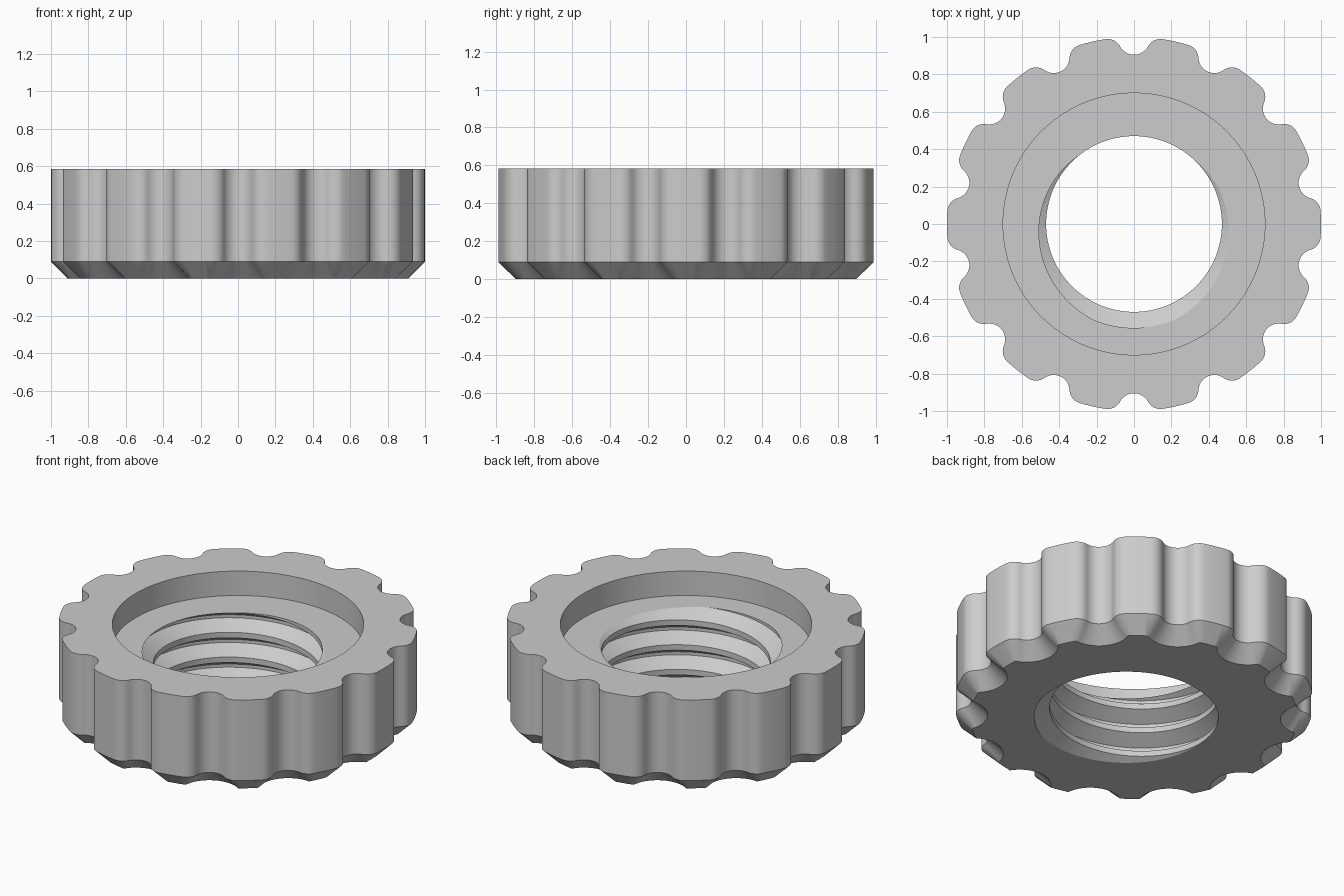
import bpy, bmesh
from math import sin, cos, radians, pi, tau, hypot, atan2, acos

if "Cube" in bpy.data.objects:
    bpy.data.objects.remove(bpy.data.objects["Cube"])

# Main sizes
HEIGHT, FLOOR, CHAMFER = 0.585, 0.435, 0.09
OUTER, BORE = 1.0, 0.70
LOBES = 14
NOTCH_C, NOTCH_R, FILLET_R = 0.99, 0.085, 0.075
MINOR, MAJOR, PITCH = 0.47, 0.556, 0.152
SEGS = 128


def ring(bm, points, z):
    return [bm.verts.new((x, y, z)) for x, y in points]


def bridge(bm, low, high):
    n = len(low)
    for i in range(n):
        j = (i + 1) % n
        bm.faces.new((low[i], low[j], high[j], high[i]))


def fill_annulus(bm, z, split):
    """Close the flat ring at height z between the open loops either side of radius split."""
    rim = {v for e in bm.edges if e.is_boundary for v in e.verts if abs(v.co.z - z) < 1e-4}
    loops = []
    for outside in (False, True):
        loop = [(atan2(v.co.y, v.co.x), v) for v in rim if (hypot(v.co.x, v.co.y) > split) == outside]
        loop.sort(key=lambda item: item[0])
        loops.append(loop + [(loop[0][0] + tau, loop[0][1])])
    inner, outer = loops
    i = j = 0
    while i < len(inner) - 1 or j < len(outer) - 1:
        a, b = inner[i][1], outer[j][1]
        if j == len(outer) - 1 or (i < len(inner) - 1 and inner[i + 1][0] < outer[j + 1][0]):
            i += 1
            bm.faces.new((a, b, inner[i][1]))
        else:
            j += 1
            bm.faces.new((a, b, outer[j][1]))


def meet_angle(r, d):
    """Angle about the axis where radius r lies at distance d from the notch centre."""
    return acos((r * r + NOTCH_C ** 2 - d * d) / (2 * r * NOTCH_C))


def half_lobe(inset):
    """Half a scallop, from notch bottom to lobe middle, offset inwards."""
    fillet = max(FILLET_R - inset, 0)
    notch = NOTCH_R + inset
    centre_r = OUTER - inset - fillet
    a = meet_angle(centre_r, notch + fillet)
    cx, cy = centre_r * sin(a), centre_r * cos(a)
    sweep = atan2(cx, NOTCH_C - cy)
    pts = []
    for i in range(9):
        t = sweep * i / 8
        pts.append((notch * sin(t), NOTCH_C - notch * cos(t)))
    for i in range(1, 9):
        t = (sweep - pi) + (pi - sweep + a) * i / 8
        t = -sweep + (a + sweep) * i / 8
        pts.append((cx + fillet * sin(t), cy + fillet * cos(t)))
    for i in range(1, 4):
        t = a + (pi / LOBES - a) * i / 3
        pts.append(((OUTER - inset) * sin(t), (OUTER - inset) * cos(t)))
    return pts


def outline(inset):
    half = half_lobe(inset)
    lobe = [(-x, y) for x, y in reversed(half[1:-1])] + half
    pts = []
    for k in range(LOBES):
        c, s = cos(tau * k / LOBES), sin(tau * k / LOBES)
        pts += [(x * c + y * s, y * c - x * s) for x, y in lobe]
    return pts


bm = bmesh.new()

# Internal thread: helical strips trimmed flat at both ends
flank = (MAJOR - MINOR) * 0.577
root = PITCH / 16
profile = [(-root - flank, MINOR), (-root, MAJOR), (root, MAJOR), (root + flank, MINOR)]
columns = []
for i in range(SEGS + 1):
    turn = i / SEGS
    ang = tau * turn
    col = []
    for k in range(-5, 3):
        for dz, r in profile:
            z = FLOOR + PITCH * (k + turn - 0.75) + dz
            col.append(bm.verts.new((r * cos(ang), r * sin(ang), z)))
    columns.append(col)
for a, b in zip(columns, columns[1:]):
    for j in range(len(a) - 1):
        bm.faces.new((a[j], b[j], b[j + 1], a[j + 1]))
bmesh.ops.remove_doubles(bm, verts=bm.verts[:], dist=1e-4)
for z, n in ((FLOOR, 1), (0, -1)):
    bmesh.ops.bisect_plane(bm, geom=bm.verts[:] + bm.edges[:] + bm.faces[:], dist=1e-6,
                           plane_co=(0, 0, z), plane_no=(0, 0, n), clear_outer=True)

# Scalloped outer wall with chamfered lower edge
wall = outline(0)
base_ring = ring(bm, outline(CHAMFER), 0)
mid_ring = ring(bm, wall, CHAMFER)
top_ring = ring(bm, wall, HEIGHT)
bridge(bm, base_ring, mid_ring)
bridge(bm, mid_ring, top_ring)

# Counterbore wall
circle = [(BORE * cos(tau * i / SEGS), BORE * sin(tau * i / SEGS)) for i in range(SEGS)]
bridge(bm, ring(bm, circle, FLOOR), ring(bm, circle, HEIGHT))
bmesh.ops.remove_doubles(bm, verts=bm.verts[:], dist=1e-5)

# Flat underside, recess floor and top rim
for z, split in ((0, 0.65), (FLOOR, 0.62), (HEIGHT, 0.8)):
    fill_annulus(bm, z, split)
bmesh.ops.recalc_face_normals(bm, faces=bm.faces[:])

mesh = bpy.data.meshes.new("scalloped_nut")
bm.to_mesh(mesh)
bm.free()
nut = bpy.data.objects.new("scalloped_nut", mesh)
bpy.context.collection.objects.link(nut)

# Plain grey finish
grey = bpy.data.materials.new("light_grey")
grey.use_nodes = True
colour = (0.604, 0.604, 0.604, 1)
grey.diffuse_color = colour
grey.node_tree.nodes["Principled BSDF"].inputs["Base Color"].default_value = colour
mesh.materials.append(grey)

bpy.ops.object.select_all(action="DESELECT")
nut.select_set(True)
bpy.context.view_layer.objects.active = nut
bpy.ops.object.shade_smooth_by_angle(angle=radians(28))
